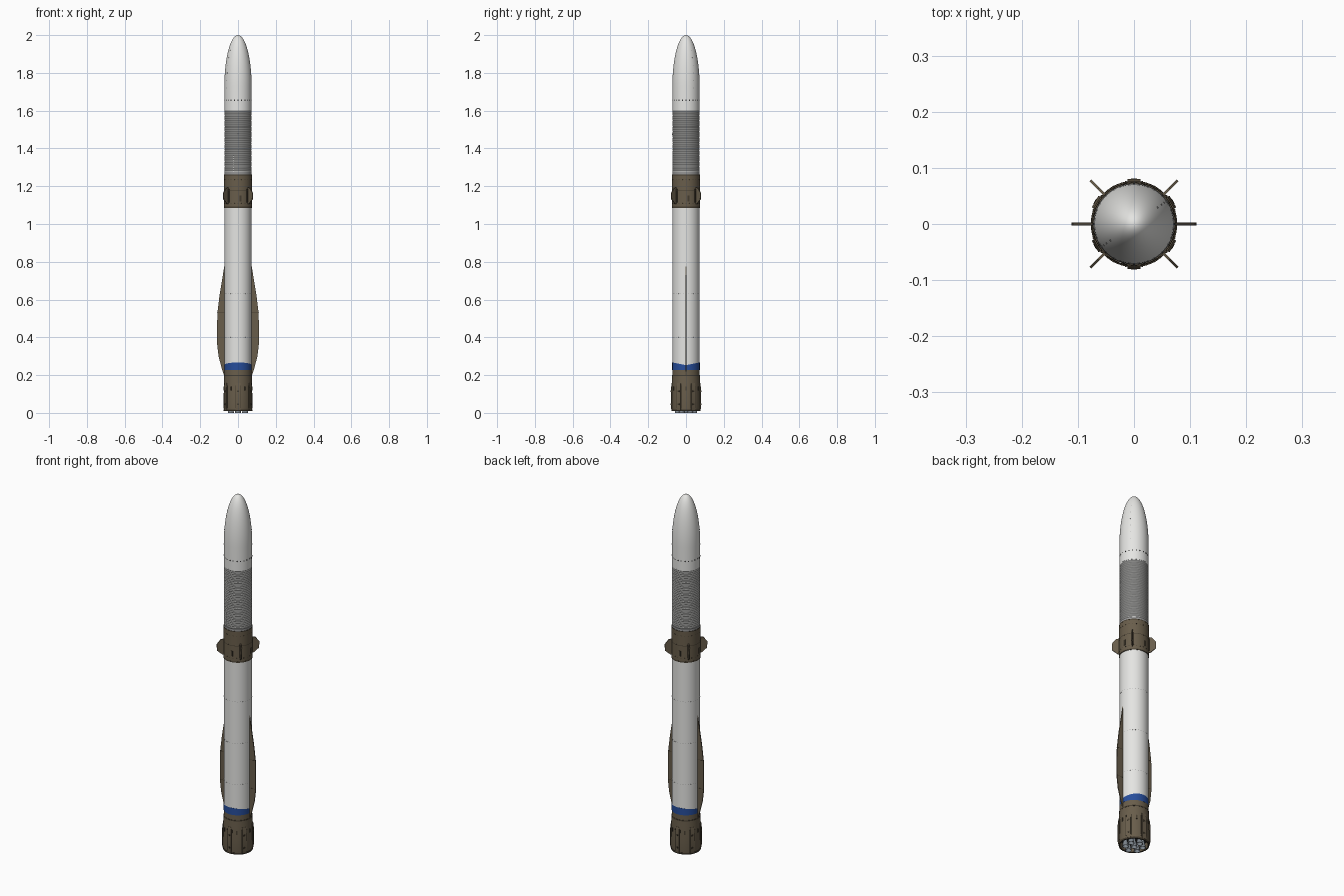
import bpy, bmesh, math
from mathutils import Matrix, Vector

cube = bpy.data.objects.get("Cube")
if cube:
    bpy.data.objects.remove(cube, do_unlink=True)


def material(name, r, g, b):
    m = bpy.data.materials.new(name)
    m.use_nodes = True
    m.diffuse_color = (r, g, b, 1)
    m.node_tree.nodes["Principled BSDF"].inputs["Base Color"].default_value = (r, g, b, 1)
    return m


white = material("white paint", 0.78, 0.78, 0.76)
grey = material("seam grey", 0.3, 0.3, 0.3)
brown = material("brown thermal coat", 0.14, 0.11, 0.07)
dark_brown = material("dark brown trim", 0.06, 0.047, 0.03)
blue = material("blue band", 0.02, 0.075, 0.33)
black = material("dark fittings", 0.03, 0.03, 0.03)
metal = material("engine metal", 0.2, 0.23, 0.26)

R = 0.072      # body radius


def finish(name, bm, mat, angle=30):
    bmesh.ops.recalc_face_normals(bm, faces=bm.faces)
    me = bpy.data.meshes.new(name)
    bm.to_mesh(me)
    bm.free()
    ob = bpy.data.objects.new(name, me)
    bpy.context.collection.objects.link(ob)
    me.materials.append(mat)
    bpy.ops.object.select_all(action='DESELECT')
    ob.select_set(True)
    bpy.context.view_layer.objects.active = ob
    bpy.ops.object.shade_smooth_by_angle(angle=math.radians(angle))
    return ob


def lathe(name, profile, mat, sides=64, at=(0, 0), angle=30, closed=False, lift=None):
    """Spin (radius, z) points round a vertical axis; lift raises z by direction."""
    bm = bmesh.new()
    rings = []
    for i, (r, z) in enumerate(profile):
        ring = []
        for k in range(sides):
            a = math.tau * k / sides
            dz = lift(i, a) if lift else 0
            ring.append(bm.verts.new((at[0] + r * math.cos(a), at[1] + r * math.sin(a), z + dz)))
        rings.append(ring)
    pairs = list(zip(rings, rings[1:])) + ([(rings[-1], rings[0])] if closed else [])
    for lo, hi in pairs:
        for k in range(sides):
            j = (k + 1) % sides
            bm.faces.new((lo[k], lo[j], hi[j], hi[k]))
    bmesh.ops.remove_doubles(bm, verts=bm.verts, dist=1e-6)
    return finish(name, bm, mat, angle)


def hoop(name, z, height, r, mat):
    return lathe(name, [(R - .004, z), (r, z), (r, z + height), (R - .004, z + height)], mat, closed=True)


def add_box(bm, angle, r, z, depth, width, height):
    """Box at radius r in direction angle: depth is radial, width is along the hoop."""
    mat = (Matrix.Rotation(angle, 4, 'Z') @ Matrix.Translation((r, 0, z))
           @ Matrix.Diagonal((depth, width, height, 1)))
    bmesh.ops.create_cube(bm, size=1, matrix=mat)


def boxes(name, items, mat):
    bm = bmesh.new()
    for item in items:
        add_box(bm, *item)
    return finish(name, bm, mat)


def blade(name, outline, thickness, angle, mat):
    """Flat fin: (radius, z) outline given a thickness and turned to a direction."""
    bm = bmesh.new()
    face = bm.faces.new([bm.verts.new((r, -thickness / 2, z)) for r, z in outline])
    ext = bmesh.ops.extrude_face_region(bm, geom=[face])
    moved = [v for v in ext["geom"] if isinstance(v, bmesh.types.BMVert)]
    bmesh.ops.translate(bm, verts=moved, vec=(0, thickness, 0))
    bm.transform(Matrix.Rotation(angle, 4, 'Z'))
    return finish(name, bm, mat)


# First stage: tank and curved blue band
lathe("first_stage_tank", [(0, .2), (R, .2), (R, 1.095), (0, 1.095)], white)
lathe("blue_band", [(R - .004, .228), (R + .0008, .228), (R + .0008, .253), (R - .004, .253)], blue,
      closed=True, lift=lambda i, a: .014 * abs(math.sin(a)) if i > 1 else 0)
for n, z in enumerate((.40, .63, .865)):
    boxes(f"tank_seam_{n}", [(math.tau * k / 32, R, z, .0012, .004, .0025) for k in range(32)], grey)

# Engine section with its open base
lathe("engine_skirt", [(0, .235), (R + .0005, .235), (.0725, .2), (.0745, .17), (.0755, .1), (.0765, .03),
                       (.074, .011), (.069, .011), (.069, .05), (0, .05)], brown)
hoop("skirt_upper_ring", .194, .006, .0738, dark_brown)
lathe("skirt_lower_ring", [(.07, .009), (.0755, .009), (.077, .018), (.07, .018)], dark_brown, closed=True)
lathe("base_shield", [(0, .046), (.0688, .046), (.0688, .049), (0, .049)], black)

# Six landing legs folded against the skirt
legs = [math.radians(30 + 60 * k) for k in range(6)]
for n, a in enumerate(legs):
    blade(f"leg_fairing_{n}", [(.07, .016), (.077, .016), (.08, .03), (.08, .125), (.076, .158), (.07, .158)],
          .024, a, brown)
    boxes(f"leg_edges_{n}", [(a + s * .19, .0755, .085, .005, .003, .12) for s in (-1, 1)], dark_brown)
    boxes(f"leg_hinges_{n}", [(a, .0795, z, .003, .01, .008) for z in (.045, .115)], dark_brown)
boxes("skirt_vents", [(a + math.pi / 6, .0757, .13, .003, .006, .022) for a in legs], dark_brown)

# Seven engine bells
bell = [(.006, .05), (.007, .04), (.012, .022), (.0165, 0), (.0155, 0), (.011, .022), (.006, .038), (0, .04)]
spots = [(0, 0)] + [(.043 * math.cos(a), .043 * math.sin(a)) for a in legs]
for n, p in enumerate(spots):
    lathe(f"engine_bell_{n}", bell, metal, sides=24, at=p)

# Side strakes
strake = [(.066, .2), (.074, .2), (.086, .235), (.103, .3), (.11, .36), (.111, .44), (.109, .53),
          (.098, .62), (.083, .71), (.073, .775), (.066, .775)]
for side, a in (("left", 0), ("right", math.pi)):
    blade(f"{side}_strake", strake, .005, a, brown)
    boxes(f"{side}_strake_joints", [(a, .091, z, .038, .0058, .002) for z in (.37, .53)], dark_brown)

# Interstage with four steering fins
lathe("interstage", [(0, 1.09), (.0732, 1.09), (.0732, 1.262), (0, 1.262)], brown)
hoop("interstage_lower_ring", 1.086, .006, .0738, dark_brown)
hoop("interstage_mid_ring", 1.178, .003, .0736, dark_brown)
hoop("interstage_upper_ring", 1.258, .004, .0738, dark_brown)
for n in range(4):
    a = math.radians(45 + 90 * n)
    blade(f"steering_fin_{n}", [(.068, 1.105), (.08, 1.105), (.109, 1.13), (.11, 1.165), (.09, 1.19),
                                (.068, 1.195)], .005, a, brown)
    boxes(f"fin_mount_{n}", [(a, .0735, 1.15, .005, .015, .07)], dark_brown)
boxes("interstage_hatches", [(math.radians(90 * n + 10), .0735, 1.135, .002, .01, .03) for n in range(4)],
      dark_brown)
boxes("interstage_bolts", [(math.tau * k / 24, .0733, z, .0015, .004, .003)
                           for k in range(24) for z in (1.11, 1.235)], dark_brown)

# Second stage: fine corrugated wall
hoop("separation_ring", 1.262, .012, R + .0003, grey)
ribs = 34
pitch = (1.605 - 1.274) / ribs
wall = [(0, 1.262)]
for k in range(ribs):
    z = 1.274 + k * pitch
    wall += [(R - .0022, z), (R - .0005, z + pitch * .25), (R - .0005, z + pitch * .75)]
wall += [(R - .0022, 1.605), (0, 1.61)]
lathe("second_stage_wall", wall, white, angle=20)
boxes("cable_duct", [(math.radians(250), R, 1.32, .004, .004, .085)], white)
boxes("service_port", [(math.radians(270), R, 1.475, .002, .006, .008)], grey)

# Payload fairing with a rounded nose
nose = [(0, 1.603), (R, 1.603), (R, 1.73)]
nose += [(R * math.cos(t), 1.73 + .27 * math.sin(t)) for t in [math.pi / 2 * k / 20 for k in range(1, 20)]]
nose.append((0, 2.0))
lathe("payload_fairing", nose, white)
boxes("fairing_bolts", [(math.tau * k / 24, R, 1.655, .0015, .005, .006) for k in range(24)], black)

# Rows of small vents up two sides of the nose
vents = []
for a in (math.radians(215), math.radians(35)):
    for z in (1.72, 1.76, 1.8, 1.84, 1.88, 1.92):
        r = R * math.sqrt(1 - (max(0, z - 1.73) / .27) ** 2)
        vents.append((a, r, z, .002, .003, .004))
boxes("nose_vents", vents, grey)
